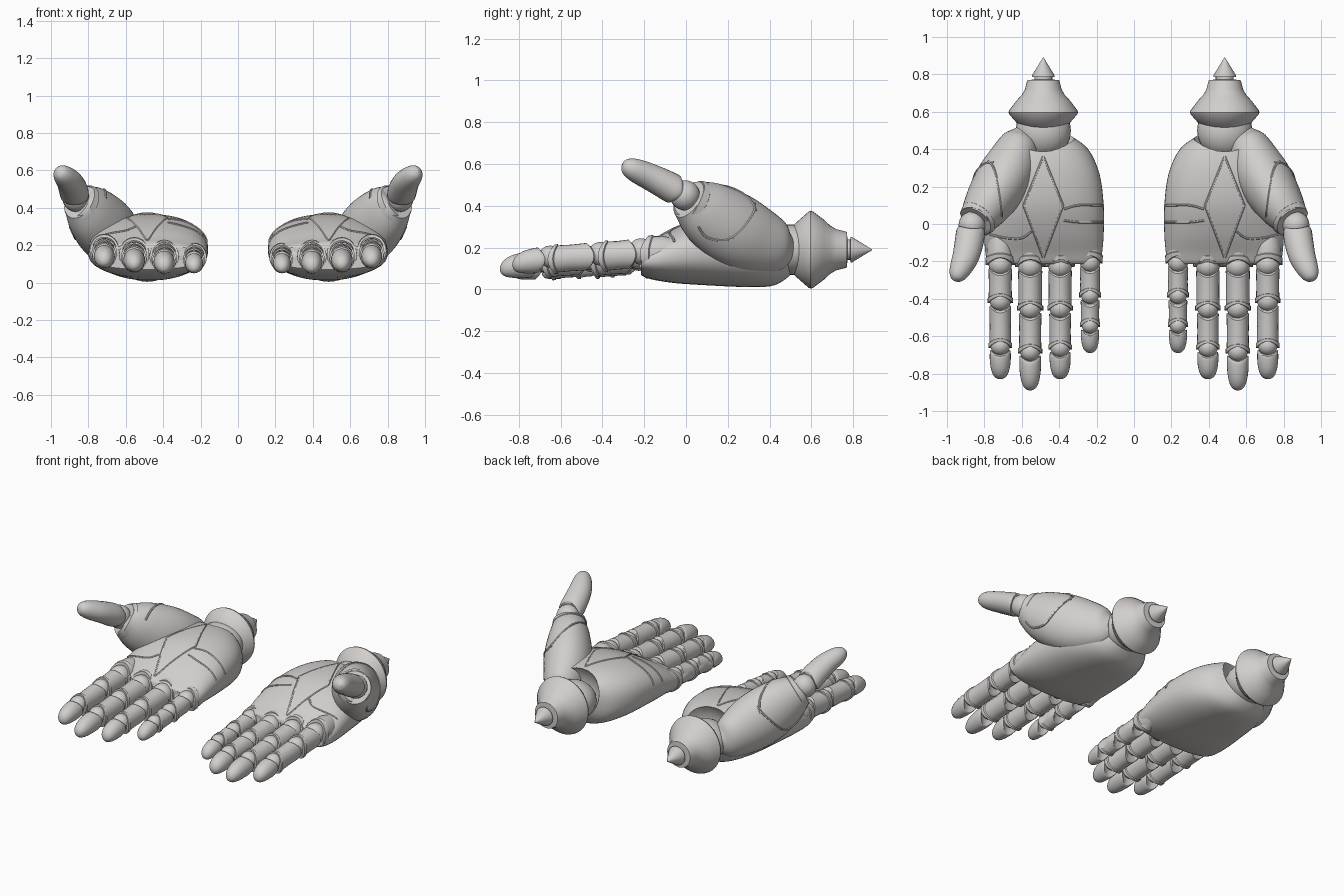
import bpy, bmesh, math
from mathutils import Vector
from mathutils.bvhtree import BVHTree

old = bpy.data.objects.get("Cube")
if old:
    bpy.data.objects.remove(old, do_unlink=True)

metal = bpy.data.materials.new("pale_grey_metal")
metal.use_nodes = True
metal.diffuse_color = (0.64, 0.62, 0.605, 1)
metal.node_tree.nodes["Principled BSDF"].inputs["Base Color"].default_value = metal.diffuse_color

CX, CZ = 0.485, 0.19          # axis of the wrist
FORWARD = Vector((0, -1, 0))


def activate(ob):
    bpy.ops.object.select_all(action='DESELECT')
    ob.select_set(True)
    bpy.context.view_layer.objects.active = ob


def finish(ob):
    """Smooth shading, material and the mirrored twin."""
    activate(ob)
    ob.data.materials.clear()
    ob.data.materials.append(metal)
    bpy.ops.object.shade_smooth_by_angle(angle=math.radians(38))
    mod = ob.modifiers.new("other_hand", 'MIRROR')
    mod.use_mirror_merge = False
    return ob


def make(name, bm):
    bmesh.ops.recalc_face_normals(bm, faces=bm.faces)
    me = bpy.data.meshes.new(name)
    bm.to_mesh(me)
    bm.free()
    ob = bpy.data.objects.new(name, me)
    bpy.context.collection.objects.link(ob)
    return ob


def spline(points, steps):
    """Catmull-Rom through tuples of any length."""
    pts = [Vector(p) for p in points]
    pts = [pts[0]] + pts + [pts[-1]]
    out = []
    for a, b, c, d in zip(pts, pts[1:], pts[2:], pts[3:]):
        for k in range(steps):
            t = k / steps
            out.append((2 * b + (c - a) * t + (2 * a - 5 * b + 4 * c - d) * t ** 2
                        + (3 * b - a - 3 * c + d) * t ** 3) / 2)
    return out + [pts[-1]]


def loft(name, stations, sides=24, power=1.0, axis=None, steps=1):
    """Skin of rings: (x, y, z, side radius, up radius, notch)."""
    st = spline(stations, steps)
    cs = [Vector(s[:3]) for s in st]
    bm = bmesh.new()
    rings = []
    for i, s in enumerate(st):
        t = axis or (cs[min(i + 1, len(cs) - 1)] - cs[max(i - 1, 0)]).normalized()
        side = t.cross(Vector((0, 0, 1))).normalized()
        up = side.cross(t)
        ring = []
        for k in range(sides):
            a = math.tau * k / sides
            c, n = math.cos(a), math.sin(a)
            u = math.copysign(abs(c) ** power, c) * max(s[3], 0.002)
            v = math.copysign(abs(n) ** power, n) * max(s[4], 0.002)
            ring.append(bm.verts.new(cs[i] + side * u + up * v + t * s[5] * n * n))
        rings.append(ring)
    for r, q in zip(rings, rings[1:]):
        for k in range(sides):
            j = (k + 1) % sides
            bm.faces.new((r[k], r[j], q[j], q[k]))
    caps = [bm.faces.new(rings[0]), bm.faces.new(rings[-1])]
    bmesh.ops.poke(bm, faces=caps)
    return make(name, bm)


def lathe(name, profile):
    """Turned part around the wrist axis: (y, radius)."""
    return loft(name, [(CX, y, CZ, r, r, 0) for y, r in profile], sides=40, axis=Vector((0, 1, 0)))


def ball(name, centre, r, squash=1.0):
    bm = bmesh.new()
    bmesh.ops.create_uvsphere(bm, u_segments=24, v_segments=14, radius=r)
    bmesh.ops.scale(bm, verts=bm.verts, vec=(1, 1, squash))
    bmesh.ops.translate(bm, verts=bm.verts, vec=centre)
    return make(name, bm)


def tree_of(ob):
    bm = bmesh.new()
    bm.from_mesh(ob.data)
    tree = BVHTree.FromBMesh(bm)
    bm.free()
    return tree


def seam(name, tree, points, direction=(0, 0, -1), steps=8):
    """Raised bead laid over a surface."""
    d = Vector(direction)
    hits = [tree.ray_cast(p - d * 3, d)[0] for p in spline(points, steps)]
    hits = [h for h in hits if h]
    cu = bpy.data.curves.new(name, 'CURVE')
    cu.dimensions = '3D'
    cu.bevel_depth, cu.bevel_resolution, cu.use_fill_caps = 0.006, 1, True
    sp = cu.splines.new('POLY')
    sp.points.add(len(hits) - 1)
    for p, h in zip(sp.points, hits):
        p.co = (*h, 1)
    ob = bpy.data.objects.new(name, cu)
    bpy.context.collection.objects.link(ob)
    activate(ob)
    bpy.ops.object.convert(target='MESH')
    finish(bpy.context.view_layer.objects.active)


# Palm body: (y, inner x, outer x, bottom, top)
bounds = [(0.53, 0.42, 0.56, 0.1, 0.27), (0.47, 0.335, 0.64, 0.045, 0.32),
          (0.4, 0.245, 0.7, 0.015, 0.35), (0.27, 0.185, 0.76, 0.012, 0.365),
          (0.1, 0.162, 0.79, 0.02, 0.35), (-0.05, 0.162, 0.8, 0.03, 0.295),
          (-0.15, 0.17, 0.795, 0.045, 0.24), (-0.2, 0.18, 0.785, 0.06, 0.215),
          (-0.215, 0.195, 0.775, 0.07, 0.2)]
palm = loft("palm", [((a + b) / 2, y, (c + d) / 2, (b - a) / 2, (d - c) / 2, 0)
                     for y, a, b, c, d in bounds],
            sides=56, power=0.86, axis=FORWARD, steps=4)

# Wrist socket
cutter = ball("wrist_cutter", (CX, 0.545, CZ + 0.06), 0.19)
cutter.hide_render = True
activate(palm)
mod = palm.modifiers.new("socket", 'BOOLEAN')
mod.operation, mod.solver, mod.object = 'DIFFERENCE', 'EXACT', cutter
bpy.ops.object.modifier_apply(modifier=mod.name)
bpy.data.objects.remove(cutter, do_unlink=True)
finish(palm)
palm_tree = tree_of(palm)

# Fingers: (name, x, z, radius, knuckle y, first joint y, second joint y, tip y)
fingers = [("little", 0.235, 0.135, 0.055, -0.2, -0.38, -0.54, -0.69),
           ("ring", 0.395, 0.14, 0.064, -0.22, -0.45, -0.66, -0.83),
           ("middle", 0.555, 0.15, 0.066, -0.22, -0.45, -0.68, -0.89),
           ("index", 0.715, 0.17, 0.064, -0.21, -0.41, -0.65, -0.83)]

for name, x, z, r, y0, y1, y2, y3 in fingers:
    def sleeve(part, rows):
        """Hollow-ended sleeve along the finger: (y, radius, notch)."""
        finish(loft(f"{name}_finger_{part}",
                    [(x, y, droop(y), q, q * 1.12, n) for y, q, n in rows], axis=FORWARD))

    def droop(y):
        return z - 0.035 * (y0 - y) / (y0 - y3)

    def phalanx(part, a, b, q):
        sleeve(part, [(a, q * 0.9, 0.035), (a - 0.006, q * 0.98, 0.035), ((a + b) / 2, q * 0.95, 0),
                      (b + 0.03, q * 0.97, -0.02), (b + 0.024, q * 1.06, -0.025),
                      (b, q * 1.06, -0.035), (b, q * 0.9, -0.035)])

    # Knuckle housing growing out of the palm
    sleeve("housing", [(y0 + 0.2, r * 0.7, 0), (y0 + 0.1, r * 1.12, 0), (y0 + 0.035, r * 1.16, -0.02),
                       (y0 + 0.03, r * 1.24, -0.02), (y0 - 0.01, r * 1.22, -0.04), (y0 - 0.01, r, -0.04)])
    for part, y, q in (("knuckle", y0 - 0.005, 0.98), ("middle_joint", y1, 0.88), ("end_joint", y2, 0.82)):
        finish(ball(f"{name}_finger_{part}", (x, y, droop(y) + 0.012), r * q))
    phalanx("base", y0 - 0.025, y1 - 0.012, r)
    phalanx("middle", y1 - 0.025, y2 - 0.012, r * 0.93)
    # Rounded, slightly drooping fingertip
    length = y2 - 0.025 - y3
    tip = [(0, 0.78, 0.03), (0.02, 0.86, 0.03), (0.3, 0.88, 0), (0.6, 0.8, 0),
           (0.82, 0.64, 0), (0.94, 0.42, 0), (0.99, 0.18, 0), (1, 0, 0)]
    finish(loft(f"{name}_fingertip", [
        (x, y2 - 0.025 - length * t, z - 0.03 - 0.022 * t * t, r * q, r * q * 1.08, n)
        for t, q, n in tip], axis=FORWARD, steps=2))

# Wrist: ball, flared cuff and spike
finish(ball("wrist_ball", (CX, 0.5, CZ), 0.148, squash=0.82))
finish(lathe("wrist_cuff", [(0.505, 0.09), (0.51, 0.115), (0.585, 0.181), (0.596, 0.186), (0.607, 0.183),
                            (0.66, 0.143), (0.69, 0.115), (0.72, 0.098), (0.76, 0.088),
                            (0.77, 0.084), (0.772, 0.05)]))
finish(lathe("wrist_spike", [(0.765, 0.048), (0.785, 0.048), (0.787, 0.06), (0.795, 0.06), (0.89, 0)]))

# Thumb mount sweeping up and out of the palm
mount = finish(loft("thumb_mount", [
    (0.59, 0.5, 0.19, 0.045, 0.06, 0), (0.61, 0.44, 0.2, 0.1, 0.125, 0),
    (0.66, 0.31, 0.245, 0.14, 0.17, 0), (0.725, 0.195, 0.305, 0.145, 0.178, 0),
    (0.795, 0.085, 0.378, 0.122, 0.15, 0), (0.845, 0.015, 0.43, 0.092, 0.1, 0)],
    sides=36, steps=5))
mount_tree = tree_of(mount)
finish(loft("thumb_mount_lip", [
    (0.826, 0.038, 0.414, 0.1, 0.11, 0), (0.83, 0.034, 0.417, 0.106, 0.116, 0),
    (0.85, 0.01, 0.434, 0.097, 0.105, -0.02), (0.852, 0.008, 0.436, 0.08, 0.085, -0.02)], sides=36))
finish(ball("thumb_joint", (0.866, -0.005, 0.45), 0.072))
finish(loft("thumb", [
    (0.872, -0.025, 0.462, 0.07, 0.066, 0.03), (0.874, -0.045, 0.472, 0.077, 0.071, 0.02),
    (0.882, -0.1, 0.502, 0.077, 0.07, 0), (0.9, -0.175, 0.54, 0.071, 0.064, 0),
    (0.926, -0.235, 0.567, 0.06, 0.057, 0), (0.945, -0.272, 0.584, 0.047, 0.046, 0),
    (0.958, -0.293, 0.594, 0.027, 0.028, 0), (0.963, -0.302, 0.598, 0, 0, 0)], steps=3))

# Diamond plate set into the palm
kite = [Vector((CX, 0.36, 0)), Vector((CX + 0.105, 0.1, 0)),
        Vector((CX, -0.18, 0)), Vector((CX - 0.105, 0.1, 0))]
bm = bmesh.new()
N = 12
grid = []
for i in range(N + 1):
    for j in range(N + 1):
        u, v = i / N, j / N
        p = kite[0].lerp(kite[1], u).lerp(kite[3].lerp(kite[2], u), v)
        hit = palm_tree.ray_cast(p + Vector((0, 0, 3)), Vector((0, 0, -1)))[0]
        grid.append(bm.verts.new(hit + Vector((0, 0, 0.004))))
for i in range(N):
    for j in range(N):
        k = i * (N + 1) + j
        bm.faces.new((grid[k], grid[k + 1], grid[k + N + 2], grid[k + N + 1]))
plate = make("palm_diamond", bm)
if plate.data.polygons[0].normal.z < 0:
    plate.data.flip_normals()
finish(plate)
for a, b in zip(kite, kite[1:] + kite[:1]):
    seam("diamond_edge", palm_tree, [a, b], steps=24)

# Panel beads across the palm
for y, bend in ((0.1, -0.02), (0.01, 0.01)):
    seam("palm_band", palm_tree, [(0.166, y, 0), (0.2, y, 0), (0.3, y, 0), (0.375, y + bend, 0)])
seam("thumb_side_band", palm_tree, [(0.55, -0.04, 0), (0.6, -0.075, 0), (0.68, -0.075, 0), (0.77, -0.055, 0)])
# Panel beads around the thumb mount
seam("thumb_shell_edge", mount_tree, [(0.78, 0.335, 0), (0.75, 0.3, 0), (0.725, 0.2, 0), (0.71, 0.1, 0), (0.705, 0.04, 0)])
seam("thumb_shell_side", mount_tree, [(0, 0.33, 0.41), (0, 0.32, 0.36), (0, 0.26, 0.28), (0, 0.19, 0.235),
                                      (0, 0.1, 0.25), (0, 0.06, 0.3)], direction=(-1, 0, 0))
